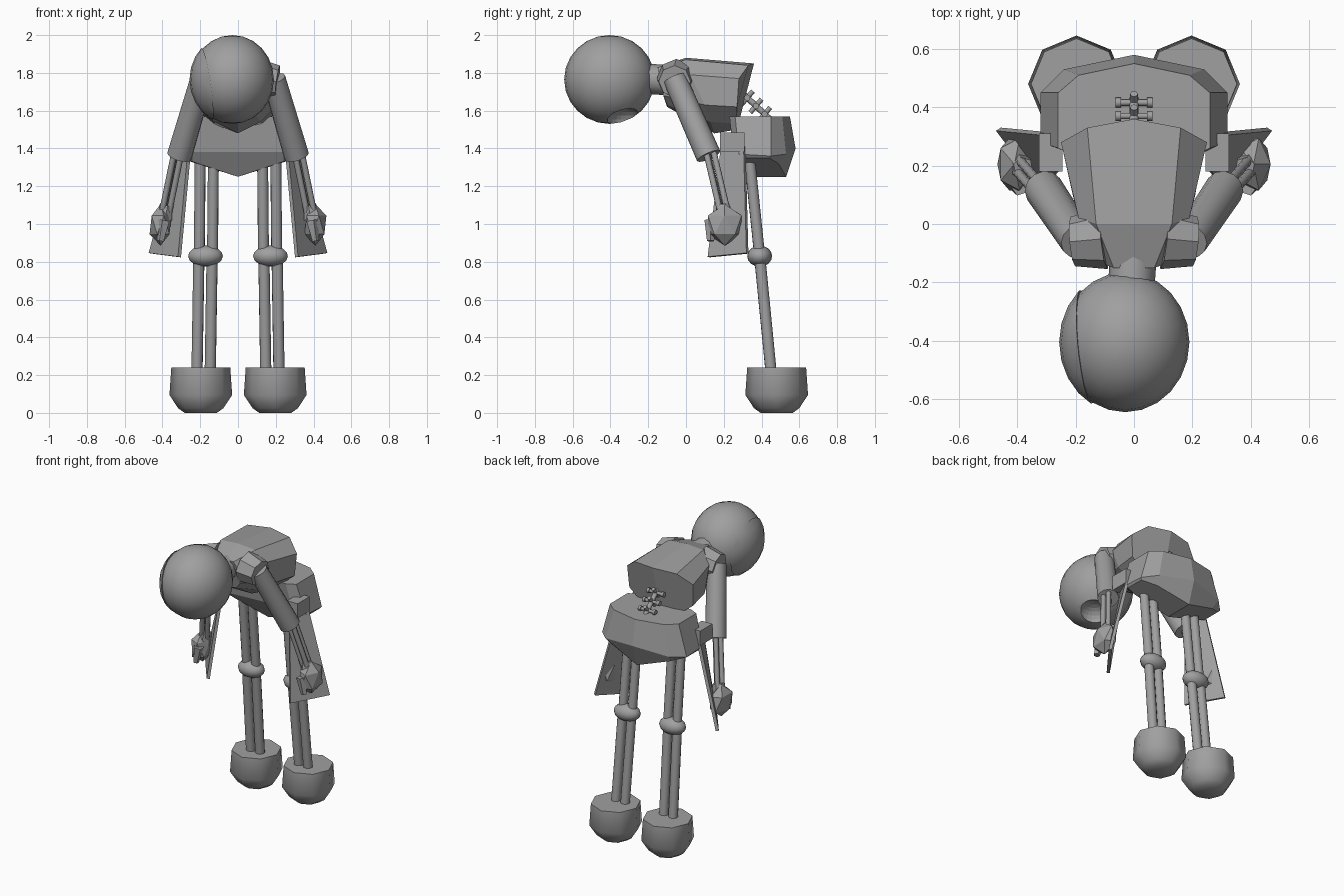
import bpy, bmesh
from mathutils import Vector, Matrix

default_cube = bpy.data.objects.get("Cube")
if default_cube:
    bpy.data.objects.remove(default_cube)

# Single plain grey for the whole figure
GREY = (0.35, 0.35, 0.35, 1)
grey = bpy.data.materials.new("plain_grey")
grey.use_nodes = True
grey.diffuse_color = GREY
for node in grey.node_tree.nodes:
    if node.type == 'BSDF_PRINCIPLED':
        node.inputs["Base Color"].default_value = GREY


def finish(name, bm, smooth=None):
    """Turn a bmesh into an object, optionally smoothed below an angle."""
    bmesh.ops.recalc_face_normals(bm, faces=bm.faces)
    mesh = bpy.data.meshes.new(name)
    bm.to_mesh(mesh)
    bm.free()
    mesh.materials.append(grey)
    obj = bpy.data.objects.new(name, mesh)
    bpy.context.collection.objects.link(obj)
    if smooth:
        bpy.ops.object.select_all(action='DESELECT')
        obj.select_set(True)
        bpy.context.view_layer.objects.active = obj
        bpy.ops.object.shade_smooth_by_angle(angle=smooth)
    return obj


def rod(name, start, end, radius, tip=None, sides=12, smooth=0.9):
    start, end = Vector(start), Vector(end)
    axis = end - start
    turn = axis.to_track_quat('Z', 'Y').to_matrix().to_4x4()
    bm = bmesh.new()
    bmesh.ops.create_cone(bm, cap_ends=True, segments=sides, radius1=radius,
                          radius2=tip or radius, depth=axis.length,
                          matrix=Matrix.Translation((start + end) / 2) @ turn)
    return finish(name, bm, smooth)


def ball(bm, center, radii, rings=12):
    bmesh.ops.create_uvsphere(
        bm, u_segments=rings * 2, v_segments=rings, radius=1,
        matrix=Matrix.Translation(center) @ Matrix.Diagonal((*radii, 1)))


def loft(name, rings, smooth=None):
    """Bridge symmetric rings given as half outlines running centre to centre."""
    bm = bmesh.new()
    loops = []
    for half in rings:
        right = [bm.verts.new(p) for p in half]
        left = [bm.verts.new((-x, y, z)) for x, y, z in half[1:-1]]
        loops.append(right + left[::-1])
    for a, b in zip(loops, loops[1:]):
        for i in range(len(a)):
            j = (i + 1) % len(a)
            bm.faces.new((a[i], a[j], b[j], b[i]))
    count = len(rings[0])
    for loop in (loops[0], loops[-1]):
        bm.faces.new(loop[:count])
        bm.faces.new(loop[count - 1:] + loop[:1])
    return finish(name, bm, smooth)


# Head with a hollow underneath and a raised side shell
HEAD, HEAD_SIZE = Vector((-0.03, -0.405, 1.765)), Vector((0.22, 0.24, 0.235))
bm = bmesh.new()
ball(bm, HEAD, HEAD_SIZE)
head = finish("head", bm, 0.7)
bm = bmesh.new()
ball(bm, (0.06, -0.32, 1.53), (0.11, 0.1, 0.09))
cutter = finish("face_cutter", bm)
cutter.hide_render = True
hollow = head.modifiers.new("face_hollow", 'BOOLEAN')
hollow.object = cutter
hollow.solver = 'EXACT'
bpy.context.view_layer.objects.active = head
bpy.ops.object.modifier_apply(modifier=hollow.name)
bpy.data.objects.remove(cutter)

bm = bmesh.new()
ball(bm, HEAD, HEAD_SIZE * 1.03)
bmesh.ops.bisect_plane(bm, geom=bm.verts[:] + bm.edges[:] + bm.faces[:],
                       plane_co=(-0.17, -0.4, 1.77), plane_no=(1, 0.1, 0.15),
                       clear_outer=True)
bmesh.ops.holes_fill(bm, edges=bm.edges)
finish("head_side_shell", bm, 0.7)
rod("neck", (0, -0.08, 1.76), (-0.01, -0.22, 1.77), 0.08)

# Torso leaning forward: neck end, chest, waist end
loft("torso", [
    [(0, -.15, 1.83), (.07, -.15, 1.83), (.1, -.14, 1.78),
     (.1, -.12, 1.68), (.06, -.1, 1.63), (0, -.1, 1.62)],
    [(0, 0, 1.88), (.13, 0, 1.87), (.19, .02, 1.79),
     (.21, .1, 1.63), (.12, .13, 1.54), (0, .15, 1.48)],
    [(0, .36, 1.85), (.16, .33, 1.84), (.25, .28, 1.77),
     (.24, .27, 1.62), (.13, .27, 1.53), (0, .27, 1.5)]])

# Pelvis flaring down to a shallow keel
loft("pelvis", [
    [(0, .23, 1.57), (.2, .23, 1.57), (.26, .26, 1.57),
     (.26, .45, 1.57), (.19, .51, 1.57), (0, .55, 1.57)],
    [(0, .27, 1.38), (.24, .25, 1.38), (.32, .28, 1.37),
     (.32, .45, 1.36), (.24, .53, 1.37), (0, .58, 1.4)],
    [(0, .33, 1.25), (.24, .3, 1.33), (.31, .31, 1.35),
     (.31, .44, 1.35), (.22, .49, 1.32), (0, .53, 1.25)]])

# Spine: a core rod with crossbars and knobs
base, top = Vector((0, 0.45, 1.55)), Vector((0, 0.28, 1.71))
rod("spine_core", base, top, 0.016, sides=8)
for i in range(3):
    spot = base.lerp(top, 0.2 + 0.27 * i)
    across, out = Vector((0.06, 0, 0)), Vector((0, 0.03, 0.035))
    rod(f"spine_crossbar_{i}", spot - across, spot + across, 0.011, sides=8)
    rod(f"spine_spur_{i}", spot - out, spot + out, 0.013, sides=8)
    for s in (-1, 1):
        rod(f"spine_knob_{i}_{s}", spot + across * s * 0.75,
            spot + across * s * 1.05, 0.017, sides=8)

# Limbs, built once per side
for side, s in (("left", 1), ("right", -1)):
    def at(x, y, z):
        return Vector((s * x, y, z))

    # Shoulder and arm
    rod(side + "_shoulder", at(.1, -.05, 1.77), at(.21, -.06, 1.755),
        0.105, 0.085, 8, 0.5)
    rod(side + "_upper_arm", at(.19, -.06, 1.77), at(.31, .12, 1.36), 0.062, 0.067)
    for i, (dx, dy) in enumerate(((-.02, -.012), (.018, -.018), (.01, .022))):
        rod(f"{side}_forearm_rod_{i}", at(.315 + dx, .12 + dy, 1.4),
            at(.385 + dx, .2 + dy, 1.06), 0.016, sides=8)

    # Hand: faceted fist with cuff and thumb
    bm = bmesh.new()
    bmesh.ops.create_icosphere(
        bm, subdivisions=1, radius=1, matrix=Matrix.Translation(at(.41, .205, .995))
        @ Matrix.Diagonal((0.065, 0.105, 0.11, 1)))
    finish(side + "_hand", bm)
    rod(side + "_wrist", at(.38, .195, 1.1), at(.395, .2, 1.03), 0.035, 0.05, 6, None)
    rod(side + "_thumb", at(.39, .13, 1.02), at(.41, .13, .91), 0.034, 0.02, 5, None)

    # Hip hinge and hanging flap
    bm = bmesh.new()
    bmesh.ops.create_cube(bm, size=1, matrix=Matrix.Translation(at(.285, .245, 1.435))
                          @ Matrix.Diagonal((0.08, 0.13, 0.1, 1)))
    finish(side + "_hip_hinge", bm)
    bm = bmesh.new()
    bm.faces.new([bm.verts.new(p) for p in (
        at(.255, .19, 1.41), at(.31, .31, 1.41),
        at(.465, .325, .845), at(.31, .12, .825))])
    flap = finish(side + "_flap", bm)
    thick = flap.modifiers.new("thickness", 'SOLIDIFY')
    thick.thickness, thick.offset = 0.02, 0

    # Leg: paired rods above and below the knee
    for label, offset in (("inner", -.035), ("outer", .035)):
        rod(f"{side}_{label}_thigh", at(.165 + offset, .335, 1.36),
            at(.17 + offset, .39, .83), 0.029)
        rod(f"{side}_{label}_shin", at(.172 + offset, .39, .83),
            at(.182 + offset, .45, .22), 0.03)
    bm = bmesh.new()
    ball(bm, at(.172, .39, .83), (0.092, 0.066, 0.056), 8)
    finish(side + "_knee", bm, 0.9)

    # Foot: eight-sided tub with a rounded underside
    bm = bmesh.new()
    previous = None
    for radius, height in ((.085, 0), (.12, .025), (.166, .095), (.156, .24)):
        ring = bmesh.ops.create_circle(
            bm, segments=8, radius=radius,
            matrix=Matrix.Translation(at(.197, .48, height)))["verts"]
        if previous:
            for i in range(8):
                j = (i + 1) % 8
                bm.faces.new((previous[i], previous[j], ring[j], ring[i]))
        else:
            bm.faces.new(ring)
        previous = ring
    bm.faces.new(previous)
    finish(side + "_foot", bm, 0.8)
